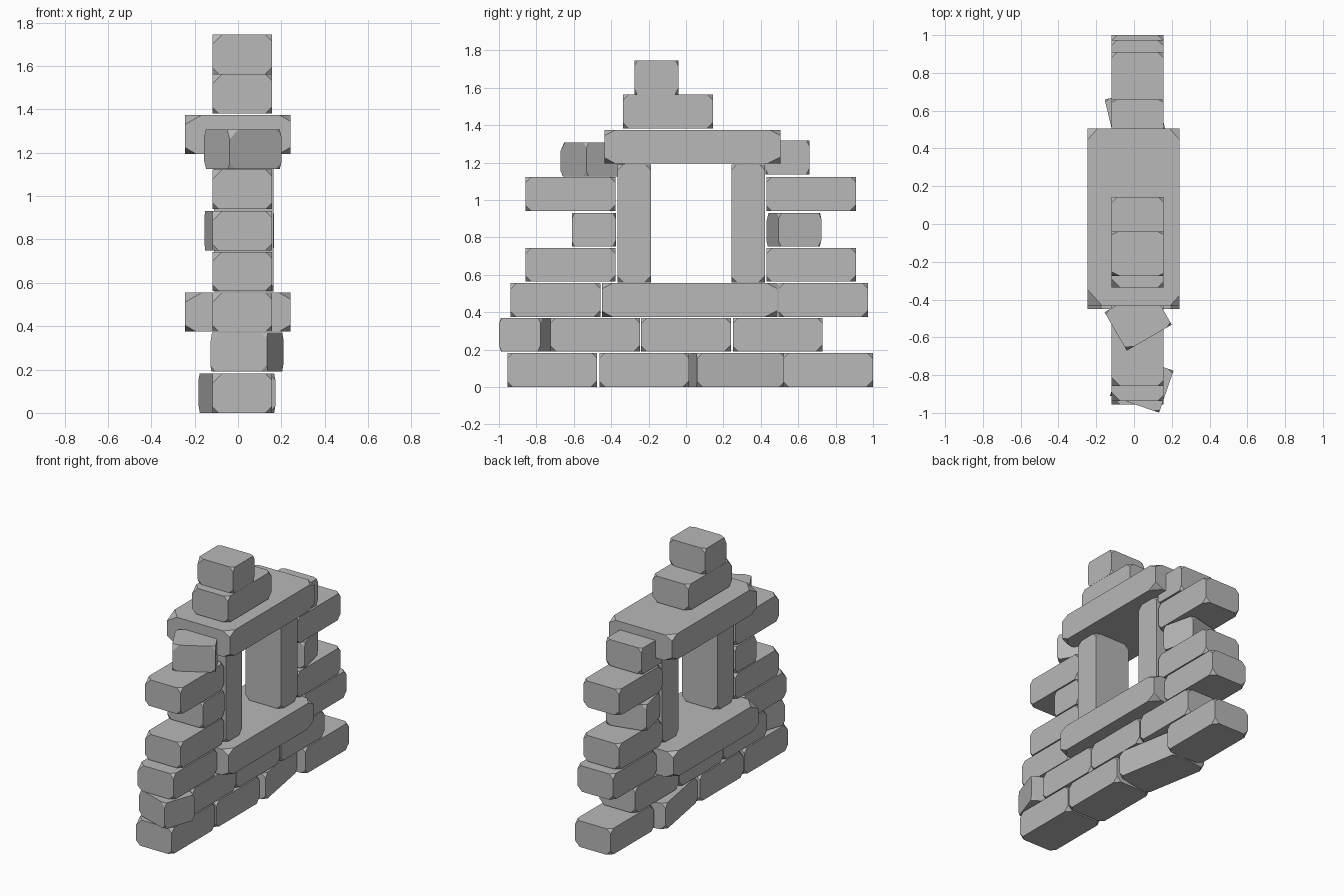
import bpy, bmesh, math
from itertools import product

if "Cube" in bpy.data.objects:
    bpy.data.objects.remove(bpy.data.objects["Cube"])

# dark grey stone
grey = bpy.data.materials.new("grey_stone")
grey.diffuse_color = (0.48, 0.48, 0.48, 1)
grey.use_nodes = True
grey.node_tree.nodes["Principled BSDF"].inputs["Base Color"].default_value = grey.diffuse_color

def stone(name, y0, y1, z0, z1, cx=0.019, width=0.275, angle=0, stretch=(1, 1, 1)):
    """Block with every corner chipped off; angle turns it about its own centre."""
    half = (width / 2, (y1 - y0) / 2, (z1 - z0) / 2)
    bm = bmesh.new()
    for signs in product((-1, 1), repeat=3):
        chip = 0.03
        if signs == (-1, -1, 1):
            chip = 0.045          # the most worn corner
        elif signs[1] == 1 and signs[2] == -1:
            chip = 0.035
        for axis in range(3):
            p = [s * h for s, h in zip(signs, half)]
            p[axis] -= signs[axis] * chip * stretch[axis]
            bm.verts.new(p)
    bmesh.ops.convex_hull(bm, input=bm.verts[:])
    bmesh.ops.dissolve_limit(bm, angle_limit=0.01, verts=bm.verts[:], edges=bm.edges[:])
    bmesh.ops.recalc_face_normals(bm, faces=bm.faces[:])
    mesh = bpy.data.meshes.new(name)
    bm.to_mesh(mesh)
    bm.free()
    mesh.materials.append(grey)
    ob = bpy.data.objects.new(name, mesh)
    ob.location = (cx, (y0 + y1) / 2, (z0 + z1) / 2)
    ob.rotation_euler.z = math.radians(angle)
    bpy.context.collection.objects.link(ob)

L, S = 0.48, 0.235   # long and short brick lengths

# straight bricks: course bottom, course top, start positions of long / short bricks
courses = [
    (0.00, 0.182, [-0.955, -0.463, 0.52], []),
    (0.19, 0.370, [-0.725, -0.24, 0.25], []),
    (0.375, 0.555, [-0.937, 0.494], []),
    (0.563, 0.743, [-0.857, 0.43], []),
    (0.750, 0.931, [], [-0.61]),
    (0.940, 1.123, [-0.857, 0.43], []),
    (1.135, 1.317, [], [0.425]),
    (1.381, 1.563, [-0.336], []),
    (1.564, 1.745, [], [-0.276]),
]
for i, (z0, z1, longs, shorts) in enumerate(courses, 1):
    for y in longs:
        stone(f"course_{i}_brick", y, y + L, z0, z1)
    for y in shorts:
        stone(f"course_{i}_half_brick", y, y + S, z0, z1, stretch=(1, 0.5, 1))

# bricks knocked out of line: centre x, centre y, length, bottom, top, turn
for cx, cy, ln, z0, z1, a in [
    (-0.005, 0.272, L, 0.0, 0.182, 10),
    (0.041, -0.843, S, 0.19, 0.370, -19),
    (0.006, 0.577, S, 0.750, 0.931, 13.5),
    (0.022, -0.500, S, 1.125, 1.307, 30),
]:
    stone("turned_brick", cy - ln / 2, cy + ln / 2, z0, z1, cx, angle=a,
          stretch=(1, ln / L, 1))

# window frame: sill, lintel and two upright jambs
stone("window_sill", -0.45, 0.49, 0.375, 0.555, -0.002, 0.487, stretch=(1.75, 1.95, 1))
stone("window_lintel", -0.435, 0.505, 1.195, 1.375, -0.002, 0.487, stretch=(1.75, 1.95, 1))
stone("left_jamb", -0.365, -0.187, 0.560, 1.19, 0.026)
stone("right_jamb", 0.242, 0.422, 0.560, 1.19, 0.026)
